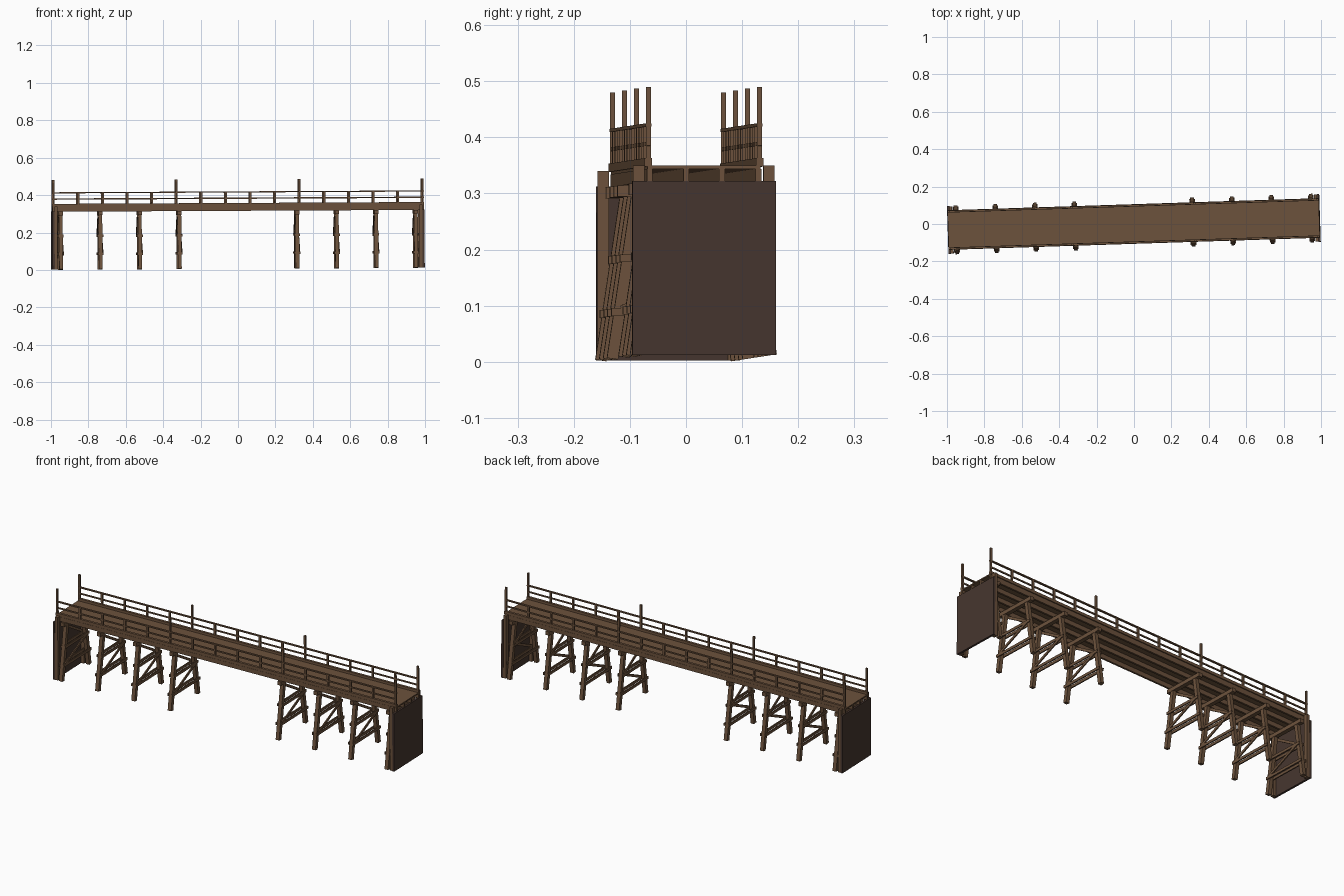
import bpy, bmesh, math
from mathutils import Matrix, Vector

if "Cube" in bpy.data.objects:
    bpy.data.objects.remove(bpy.data.objects["Cube"])

# Whole bridge is turned slightly about z and pitched slightly along its length
TILT = Matrix.Rotation(0.0325, 4, 'Z') @ Matrix.Rotation(-0.005, 4, 'Y')


def material(name, rgb):
    m = bpy.data.materials.new(name)
    m.diffuse_color = (*rgb, 1)
    m.use_nodes = True
    m.node_tree.nodes["Principled BSDF"].inputs["Base Color"].default_value = m.diffuse_color
    return m


BROWN = material("timber brown", (0.150, 0.084, 0.045))
DARK = material("dark timber", (0.060, 0.036, 0.028))


class Part:
    """Collects boxes and beams into one named object."""

    def __init__(self, name, mat):
        self.name, self.mat, self.bm = name, mat, bmesh.new()

    def box(self, x0, x1, y0, y1, z0, z1):
        m = Matrix.Translation(((x0 + x1) / 2, (y0 + y1) / 2, (z0 + z1) / 2))
        m = m @ Matrix.Diagonal((abs(x1 - x0), abs(y1 - y0), abs(z1 - z0), 1))
        bmesh.ops.create_cube(self.bm, size=1, matrix=m)

    def beam(self, u, a, b, depth, width):
        # beam in the cross plane at station u, from a=(y,z) to b=(y,z)
        d = Vector((0, b[0] - a[0], b[1] - a[1]))
        mid = Vector((u, (a[0] + b[0]) / 2, (a[1] + b[1]) / 2))
        m = Matrix.Translation(mid) @ Matrix.Rotation(math.atan2(d.z, d.y), 4, 'X')
        m = m @ Matrix.Diagonal((depth, d.length, width, 1))
        bmesh.ops.create_cube(self.bm, size=1, matrix=m)

    def done(self):
        self.bm.transform(TILT)
        me = bpy.data.meshes.new(self.name)
        self.bm.to_mesh(me)
        self.bm.free()
        me.materials.append(self.mat)
        bpy.context.collection.objects.link(bpy.data.objects.new(self.name, me))


L = 0.993

# Deck boards
p = Part("deck", BROWN)
p.box(-L, L, -0.101, 0.101, 0.339, 0.345)
p.done()

# Lengthwise stringers
p = Part("stringers", BROWN)
for y in (-0.097, -0.032, 0.032, 0.097):
    p.box(-L, L, y - 0.005, y + 0.005, 0.316, 0.339)
p.done()

# Curbs along both deck edges
p = Part("curbs", BROWN)
for s in (-1, 1):
    p.box(-L, L, s * 0.093, s * 0.106, 0.343, 0.358)
p.done()

# Railing posts, every fifth one tall, and two rails
posts = Part("railing_posts", BROWN)
rails = Part("rails", BROWN)
for s in (-1, 1):
    for i in range(16):
        u = -0.987 + i * 0.1316
        top = 0.485 if i % 5 == 0 else 0.416
        posts.box(u - 0.005, u + 0.005, s * 0.0945, s * 0.1035, 0.345, top)
    rails.box(-L, L, s * 0.094, s * 0.104, 0.414, 0.420)
    rails.box(-L, L, s * 0.096, s * 0.102, 0.380, 0.387)
posts.done()
rails.done()

# Trestle bents: cap, raked legs, horizontals and diagonal braces
legs = Part("bent_legs", BROWN)
caps = Part("bent_caps", BROWN)
braces = Part("bent_braces", BROWN)
for e in (-1, 1):
    for u0 in (0.315, 0.527, 0.738, 0.95):
        u = e * u0
        caps.box(u - 0.011, u + 0.011, -0.112, 0.112, 0.296, 0.316)
        for s in (-1, 1):
            legs.beam(u, (s * 0.121, 0.007), (s * 0.077, 0.300), 0.020, 0.020)
            # horizontals on both faces
            for y, z in ((0.123, 0.09), (0.108, 0.186)):
                braces.beam(u + s * 0.012, (-y, z), (y, z), 0.006, 0.014)
        # one diagonal in each panel, on opposite faces
        braces.beam(u + 0.012, (-0.105, 0.095), (0.092, 0.186), 0.006, 0.013)
        braces.beam(u - 0.012, (0.092, 0.190), (-0.080, 0.292), 0.006, 0.013)
legs.done()
caps.done()
braces.done()

# End walls with their corner posts
walls = Part("end_walls", DARK)
wposts = Part("end_wall_posts", BROWN)
for e in (-1, 1):
    walls.box(e * 0.984, e * 0.995, -0.128, 0.128, 0.007, 0.317)
    for s in (-1, 1):
        wposts.box(e * 0.968, e * 0.984, s * 0.106, s * 0.126, 0.007, 0.345)
walls.done()
wposts.done()
